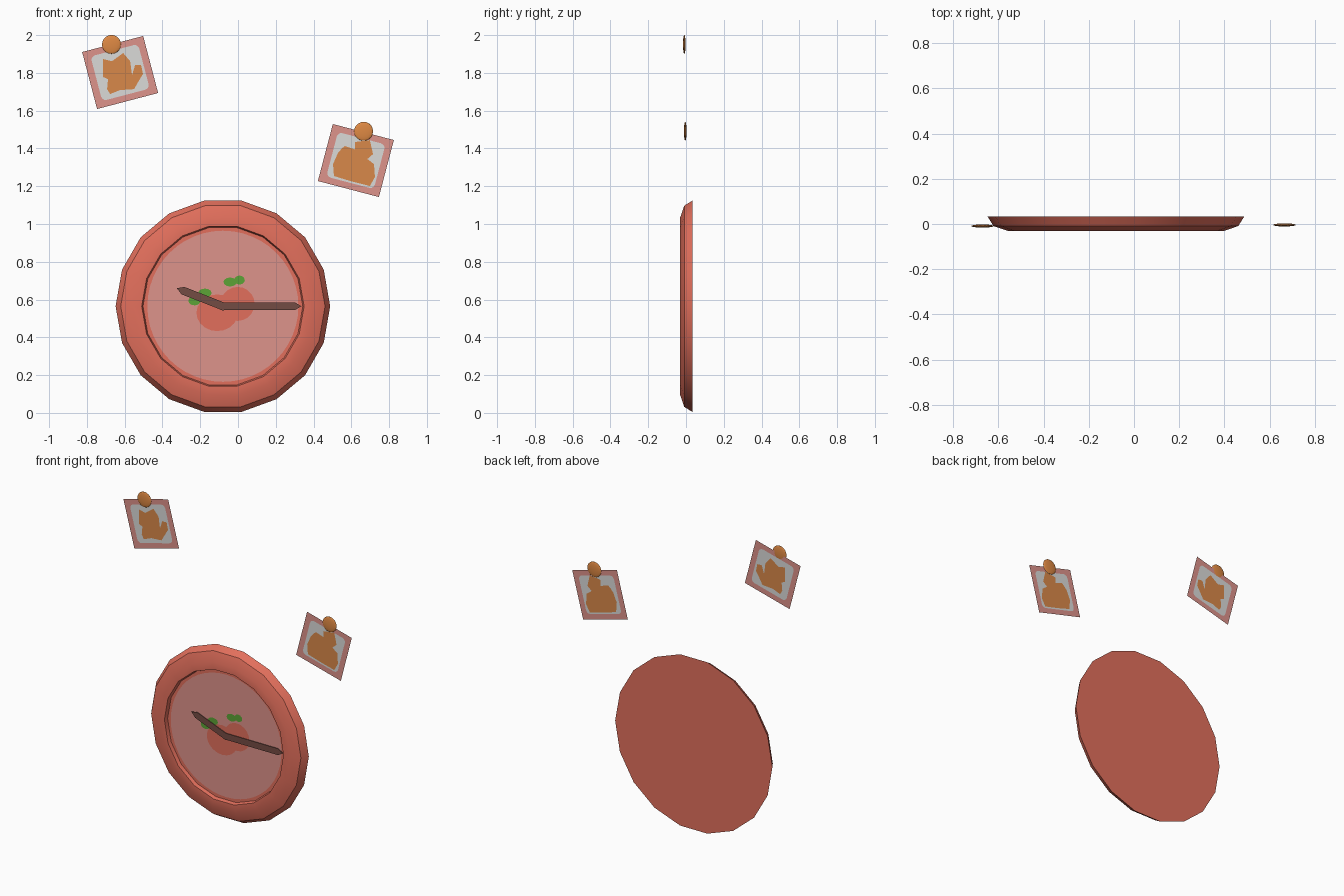
import bpy, bmesh, math
from mathutils import Vector, Matrix
from mathutils.geometry import delaunay_2d_cdt

if "Cube" in bpy.data.objects:
    bpy.data.objects.remove(bpy.data.objects["Cube"])


def material(name, rgb):
    def lin(c):
        c /= 255
        return c / 12.92 if c < 0.04045 else ((c + 0.055) / 1.055) ** 2.4
    m = bpy.data.materials.new(name)
    m.diffuse_color = (*[lin(c) for c in rgb], 1)
    m.use_nodes = True
    m.node_tree.nodes["Principled BSDF"].inputs["Base Color"].default_value = m.diffuse_color
    return m


RED = material("tomato red", (226, 111, 92))
PINK = material("dusty pink", (222, 147, 139))
WHITE = material("paper white", (219, 219, 217))
ORANGE = material("fur orange", (217, 137, 74))
GREEN = material("leaf green", (92, 163, 54))
BROWN = material("hand brown", (116, 76, 67))
PIN = material("pin orange", (224, 138, 68))

CX, CZ, SIDES = -0.08, 0.5645, 18


def new_object(name, bm, mats):
    me = bpy.data.meshes.new(name)
    bm.to_mesh(me)
    bm.free()
    ob = bpy.data.objects.new(name, me)
    bpy.context.collection.objects.link(ob)
    for m in mats:
        me.materials.append(m)
    return ob


def smooth(ob, angle):
    bpy.ops.object.select_all(action='DESELECT')
    ob.select_set(True)
    bpy.context.view_layer.objects.active = ob
    bpy.ops.object.shade_smooth_by_angle(angle=math.radians(angle))


def ellipse(x, z, rx, rz, n=20):
    return [(x + rx * math.cos(2 * math.pi * i / n), z + rz * math.sin(2 * math.pi * i / n))
            for i in range(n)]


def rounded_rect(x, z, hw, hh, r, tilt):
    """Rectangle outline turned by tilt; r = 0 gives sharp corners."""
    pts = []
    for k, (sx, sz) in enumerate([(1, 1), (-1, 1), (-1, -1), (1, -1)]):
        for j in range(4 if r else 1):
            a = math.radians(90 * k + 30 * j)
            p = Vector((sx * (hw - r) + r * math.cos(a), sz * (hh - r) + r * math.sin(a)))
            p.rotate(Matrix.Rotation(tilt, 2))
            pts.append((x + p.x, z + p.y))
    return pts


def layered_sheet(name, y, layers):
    """Flat sheet cut along nested outlines; the last layer over a face colours it."""
    mats = list(dict.fromkeys(m for m, _ in layers))
    verts, faces = [], []
    for _, pts in layers:
        area = sum(a[0] * b[1] - b[0] * a[1] for a, b in zip(pts, pts[1:] + pts[:1]))
        if area < 0:
            pts = pts[::-1]
        faces.append(list(range(len(verts), len(verts) + len(pts))))
        verts += [Vector(p) for p in pts]
    vs, _, fs, _, _, origin = delaunay_2d_cdt(verts, [], faces, 1, 1e-6)
    bm = bmesh.new()
    bv = [bm.verts.new((v.x, y, v.y)) for v in vs]
    for f, src in zip(fs, origin):
        if src:
            face = bm.faces.new([bv[i] for i in f])
            face.material_index = mats.index(layers[max(src)][0])
    bm.normal_update()
    return new_object(name, bm, mats)


# Clock case: lathed rim with closed back and stepped-in face recess
bm = bmesh.new()
profile = [(0.568, 0.034), (0.541, -0.009), (0.477, -0.031), (0.43, -0.031), (0.423, -0.008)]
rings = [[bm.verts.new((CX + x, y, CZ + z)) for x, z in ellipse(0, 0, r, r, SIDES)]
         for r, y in profile]
for a, b in zip(rings, rings[1:]):
    for i in range(SIDES):
        j = (i + 1) % SIDES
        bm.faces.new([a[i], a[j], b[j], b[i]])
bm.faces.new(rings[0][::-1])
smooth(new_object("clock_case", bm, [RED]), 32)

# Clock dial with painted fruit and leaves
fruit = [(-0.11, 0.53, 0.11, 0.097), (-0.002, 0.577, 0.09, 0.09)]
leaves = [(-0.042, 0.693, 0.035, 0.024), (0.008, 0.703, 0.028, 0.024),
          (-0.175, 0.635, 0.036, 0.023), (-0.23, 0.594, 0.033, 0.025)]
layered_sheet("clock_dial", -0.008,
              [(RED, ellipse(CX, CZ, 0.423, 0.423, SIDES)), (PINK, ellipse(CX, CZ, 0.4, 0.4, 48))]
              + [(RED, ellipse(*f)) for f in fruit]
              + [(GREEN, ellipse(*l, 12)) for l in leaves])


# Pointed clock hands
def hand(name, length, angle, y):
    bm = bmesh.new()
    w = 0.021
    outline = [(-0.012, -w), (length - 0.035, -w), (length, 0), (length - 0.035, w), (-0.012, w)]
    c, s = math.cos(angle), math.sin(angle)
    f = bm.faces.new([bm.verts.new((CX + u * c - v * s, y, CZ + u * s + v * c)) for u, v in outline])
    ext = bmesh.ops.extrude_face_region(bm, geom=[f])
    bmesh.ops.translate(bm, vec=(0, 0.004, 0),
                        verts=[g for g in ext["geom"] if isinstance(g, bmesh.types.BMVert)])
    bmesh.ops.recalc_face_normals(bm, faces=bm.faces)
    new_object(name, bm, [BROWN])


hand("minute_hand", 0.415, 0, -0.016)
hand("hour_hand", 0.262, math.radians(158.6), -0.0165)

# Pinned photos with an animal silhouette, and their flattened round pins
left_animal = [(-.714, 1.873), (-.667, 1.862), (-.608, 1.905), (-.571, 1.862), (-.561, 1.788),
               (-.545, 1.841), (-.513, 1.841), (-.503, 1.794), (-.529, 1.751), (-.55, 1.714),
               (-.624, 1.709), (-.677, 1.688), (-.693, 1.714), (-.688, 1.767), (-.714, 1.778)]
right_animal = [(.55, 1.4), (.566, 1.413), (.619, 1.395), (.619, 1.434), (.698, 1.444), (.715, 1.37),
                (.685, 1.344), (.72, 1.317), (.725, 1.249), (.698, 1.201), (.593, 1.228),
                (.508, 1.254), (.503, 1.317), (.529, 1.376)]
for side, x, z, tilt, animal, pin in [
        ("left", -0.624, 1.802, 14.7, left_animal, (-0.67, -0.009, 1.951)),
        ("right", 0.624, 1.336, -14.7, right_animal, (0.665, -0.004, 1.491))]:
    t = math.radians(tilt)
    layered_sheet(side + "_photo", -0.004,
                  [(PINK, rounded_rect(x, z, 0.167, 0.156, 0, t)),
                   (WHITE, rounded_rect(x, z, 0.13, 0.122, 0.025, t)),
                   (ORANGE, animal)])
    bm = bmesh.new()
    bmesh.ops.create_uvsphere(bm, u_segments=20, v_segments=10, radius=0.05)
    bmesh.ops.scale(bm, vec=(1, 0.14, 1), verts=bm.verts)
    bmesh.ops.translate(bm, vec=pin, verts=bm.verts)
    smooth(new_object(side + "_pin", bm, [PIN]), 60)
